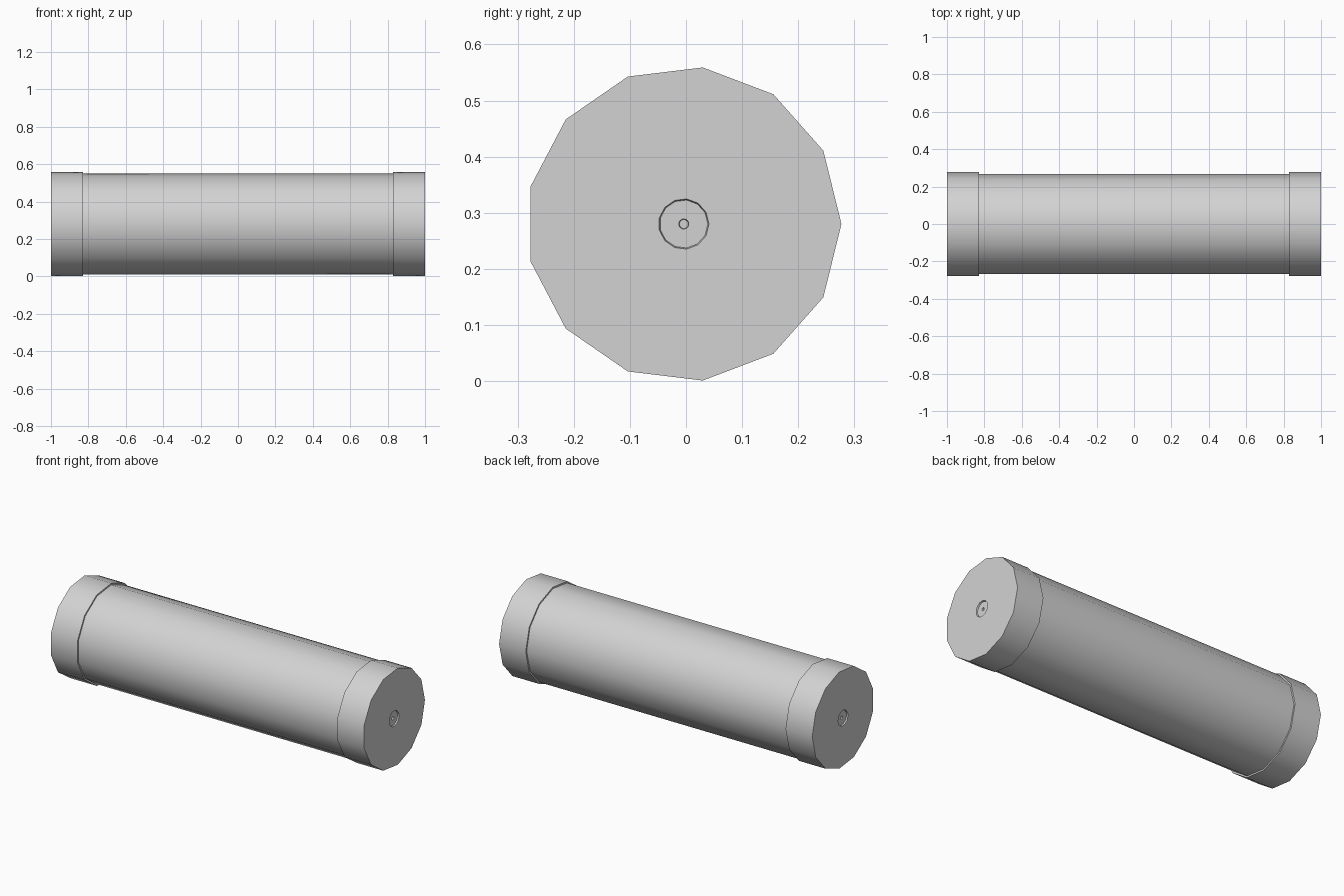
import bpy, bmesh, math

if "Cube" in bpy.data.objects:
    bpy.data.objects.remove(bpy.data.objects["Cube"])

N = 13             # sides of the tube
CY, CZ = -0.004, 0.28

grey = bpy.data.materials.new("light_grey")
grey.diffuse_color = (0.65, 0.65, 0.65, 1)
grey.use_nodes = True
grey.node_tree.nodes["Principled BSDF"].inputs["Base Color"].default_value = grey.diffuse_color


def lathe(name, profile, sides=N, close_last=False):
    """Spin (x, radius) points around the long axis."""
    bm = bmesh.new()
    rings = []
    for x, r in profile:
        rings.append([bm.verts.new((x, CY + r * math.cos(2 * math.pi * i / sides),
                                    CZ + r * math.sin(2 * math.pi * i / sides)))
                      for i in range(sides)])
    for a, b in zip(rings, rings[1:]):
        for i in range(sides):
            j = (i + 1) % sides
            bm.faces.new((a[i], a[j], b[j], b[i]))
    if close_last:
        bm.faces.new(rings[-1])
    bmesh.ops.recalc_face_normals(bm, faces=bm.faces[:])
    me = bpy.data.meshes.new(name)
    bm.to_mesh(me)
    bm.free()
    me.materials.append(grey)
    ob = bpy.data.objects.new(name, me)
    bpy.context.collection.objects.link(ob)
    bpy.context.view_layer.objects.active = ob
    ob.select_set(True)
    bpy.ops.object.shade_smooth_by_angle(angle=math.radians(35))
    ob.select_set(False)
    return ob


# long tube, ends closed just inside the caps
lathe("tube_body", [(-0.98, 0.001), (-0.98, 0.272), (0.98, 0.272), (0.98, 0.001)])

# end caps: lip, outer wall, end face, shallow round recess, pin hole
for s, side in ((-1, "left"), (1, "right")):
    lathe(side + "_end_cap",
          [(s * 0.83, 0.270), (s * 0.83, 0.281), (s * 1.0, 0.281),
           (s * 1.0, 0.045), (s * 0.992, 0.043),
           (s * 0.992, 0.009), (s * 0.982, 0.008)], close_last=True)
